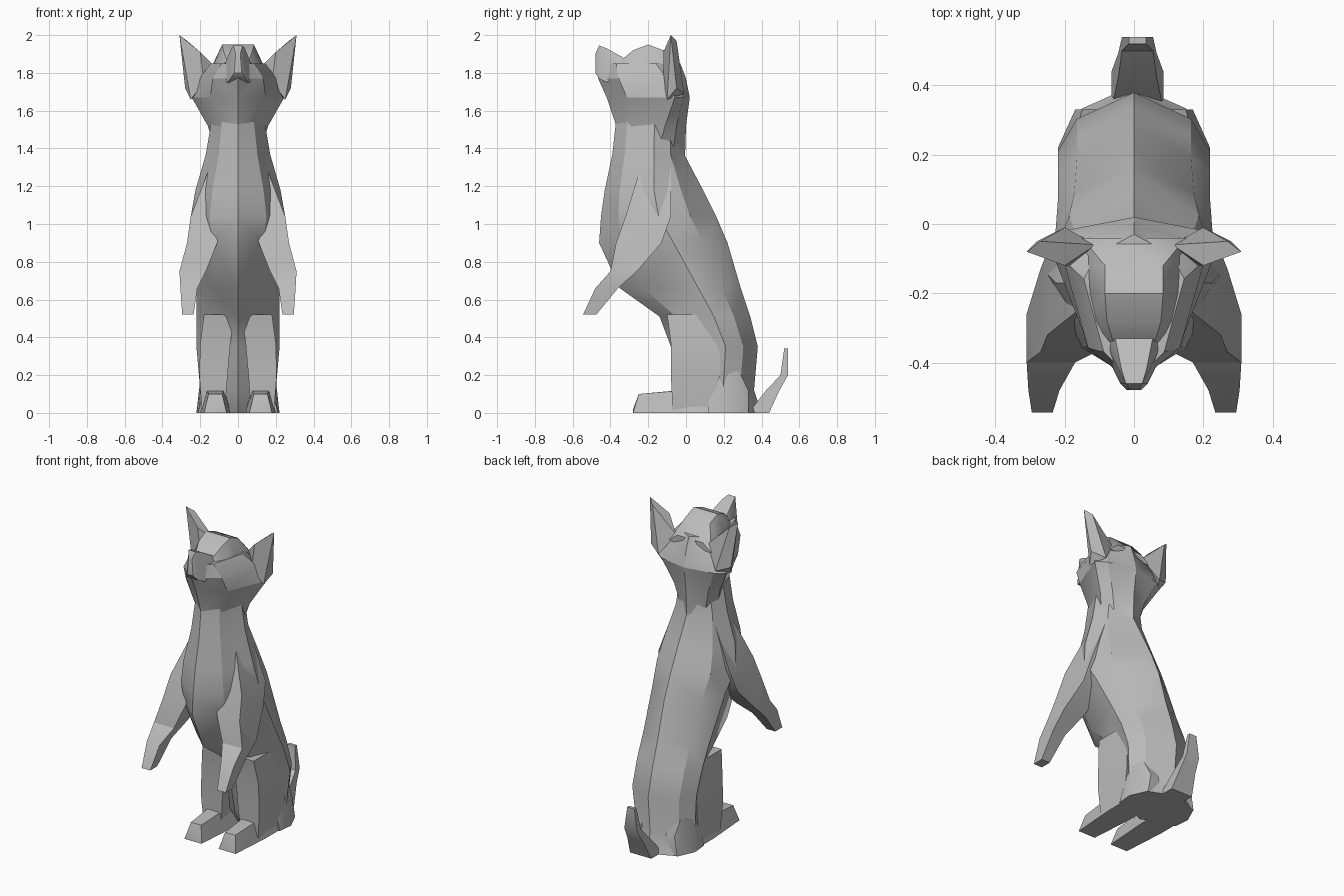
import bpy, bmesh, math
from mathutils import Vector

if "Cube" in bpy.data.objects:
    bpy.data.objects.remove(bpy.data.objects["Cube"], do_unlink=True)

fur = bpy.data.materials.new("grey fur")
fur.use_nodes = True
grey = (.5, .5, .5, 1)
fur.diffuse_color = grey
fur.node_tree.nodes["Principled BSDF"].inputs["Base Color"].default_value = grey


def finish(name, bm, mirrored=False):
    if mirrored:
        for vert in bm.verts:
            vert.co.x = -vert.co.x
    bmesh.ops.recalc_face_normals(bm, faces=bm.faces)
    mesh = bpy.data.meshes.new(name)
    bm.to_mesh(mesh)
    bm.free()
    mesh.materials.append(fur)
    part = bpy.data.objects.new(name, mesh)
    bpy.context.collection.objects.link(part)
    bpy.ops.object.select_all(action="DESELECT")
    part.select_set(True)
    bpy.context.view_layer.objects.active = part
    bpy.ops.object.shade_smooth_by_angle(angle=math.radians(30))


# Skin over a stack of rings, closed at both ends
def loft(name, rings, mirrored=False):
    bm = bmesh.new()
    loops = [[bm.verts.new(point) for point in ring] for ring in rings]
    for lower, upper in zip(loops, loops[1:]):
        for i in range(len(lower)):
            bm.faces.new((lower[i - 1], lower[i], upper[i], upper[i - 1]))
    bm.faces.new(loops[0])
    bm.faces.new(loops[-1])
    bmesh.ops.triangulate(bm, faces=bm.faces)
    finish(name, bm, mirrored)


# Faceted convex lump around a few points
def hull(name, points, mirrored=False):
    bm = bmesh.new()
    for point in points:
        bm.verts.new(point)
    result = bmesh.ops.convex_hull(bm, input=bm.verts)
    inside = [v for v in result["geom_interior"] if isinstance(v, bmesh.types.BMVert)]
    bmesh.ops.delete(bm, geom=inside, context="VERTS")
    finish(name, bm, mirrored)


# Horizontal eight-sided slice with a ridge at the front and back
def slice8(z, front, back, width, widest=.58, bluntness=.6):
    def depth(t):
        return front + (back - front) * t
    half = [(width * bluntness, depth(widest * .3), z),
            (width, depth(widest), z),
            (width * .75, depth(widest * .45 + .55), z)]
    other = [(-x, y, z) for x, y, z in reversed(half)]
    return [(0, front, z), *half, (0, back, z), *other]


# Limb of horizontal four-sided slices: centre, half width, half depth
def limb(name, sections, mirrored=False):
    corners = [(-1, -1), (1, -1), (1, 1), (-1, 1)]
    rings = [[Vector(centre) + Vector((width * i, depth * j, 0)) for i, j in corners]
             for centre, width, depth in sections]
    loft(name, rings, mirrored)


# Lump of upright slices along y: position, half width, underside, top
def lump(name, sections, x=0, mirrored=False):
    points = []
    for y, width, low, high in sections:
        for s in (-1, 1):
            points += [(x + s * width, y, low), (x + s * width * .6, y, high)]
    hull(name, points, mirrored)


# Upright torso and neck
loft("torso", [
    slice8(z=0, front=.05, back=.4, width=.2),
    slice8(z=.12, front=-.03, back=.36, width=.2),
    slice8(z=.35, front=-.08, back=.38, width=.22, widest=.63),
    slice8(z=.51, front=-.14, back=.34, width=.22, widest=.6),
    slice8(z=.66, front=-.35, back=.29, width=.22, widest=.65),
    slice8(z=.9, front=-.46, back=.22, width=.23),
    slice8(z=1.04, front=-.45, back=.16, width=.25, widest=.5),
    slice8(z=1.18, front=-.43, back=.09, width=.225, widest=.5),
    slice8(z=1.37, front=-.39, back=-.01, width=.17),
    slice8(z=1.55, front=-.37, back=-.02, width=.14)])

# Head, widening to the ear roots
loft("head", [
    slice8(z=1.36, front=-.36, back=-.005, width=.11),
    slice8(z=1.52, front=-.37, back=0, width=.16, widest=.7),
    slice8(z=1.67, front=-.42, back=.02, width=.245, widest=.82),
    slice8(z=1.77, front=-.465, back=0, width=.205, widest=.78, bluntness=.65),
    slice8(z=1.85, front=-.46, back=-.03, width=.145, widest=.7)])

lump("forehead", [(-.04, .15, 1.78, 1.83), (-.12, .14, 1.83, 1.92),
                  (-.2, .14, 1.82, 1.95), (-.28, .13, 1.8, 1.92),
                  (-.34, .1, 1.8, 1.87)])
lump("muzzle", [(-.33, .09, 1.8, 1.88), (-.42, .06, 1.75, 1.93),
                (-.46, .04, 1.77, 1.945), (-.48, .02, 1.8, 1.9)])

# Paired parts
ear = [(.31, -.08, 2), (.27, -.05, 1.97), (.2, -.12, 1.91), (.11, -.06, 1.82),
       (.18, -.12, 1.75), (.25, -.1, 1.66), (.2, -.01, 1.69), (.28, -.05, 1.72)]
front_leg = [((.1, -.16, 1.3), .05, .08), ((.17, -.2, 1.04), .08, .12),
             ((.19, -.25, .9), .08, .12), ((.24, -.33, .75), .07, .07),
             ((.26, -.42, .66), .045, .06), ((.265, -.51, .52), .03, .035)]
hind_leg = [((.13, .03, 0), .06, .1), ((.13, .05, .2), .075, .13),
            ((.12, .05, .37), .08, .13), ((.1, .03, .52), .08, .13)]
foot = [(-.28, .06, 0, .02), (-.25, .06, 0, .1), (0, .08, 0, .12), (.18, .08, 0, .14)]
haunch = [(.12, .09, 0, .15), (.22, .1, 0, .35), (.33, .05, 0, .12)]

for label, mirrored in (("left", False), ("right", True)):
    hull(label + "_ear", ear, mirrored)
    limb(label + "_front_leg", front_leg, mirrored)
    limb(label + "_hind_leg", hind_leg, mirrored)
    lump(label + "_foot", foot, .12, mirrored)
    lump(label + "_haunch", haunch, .12, mirrored)

# Tail curling upward
limb("tail", [((.01, .385, 0), .075, .055), ((.01, .46, .12), .055, .035),
              ((.01, .52, .2), .045, .02), ((.01, .53, .34), .025, .01)])
